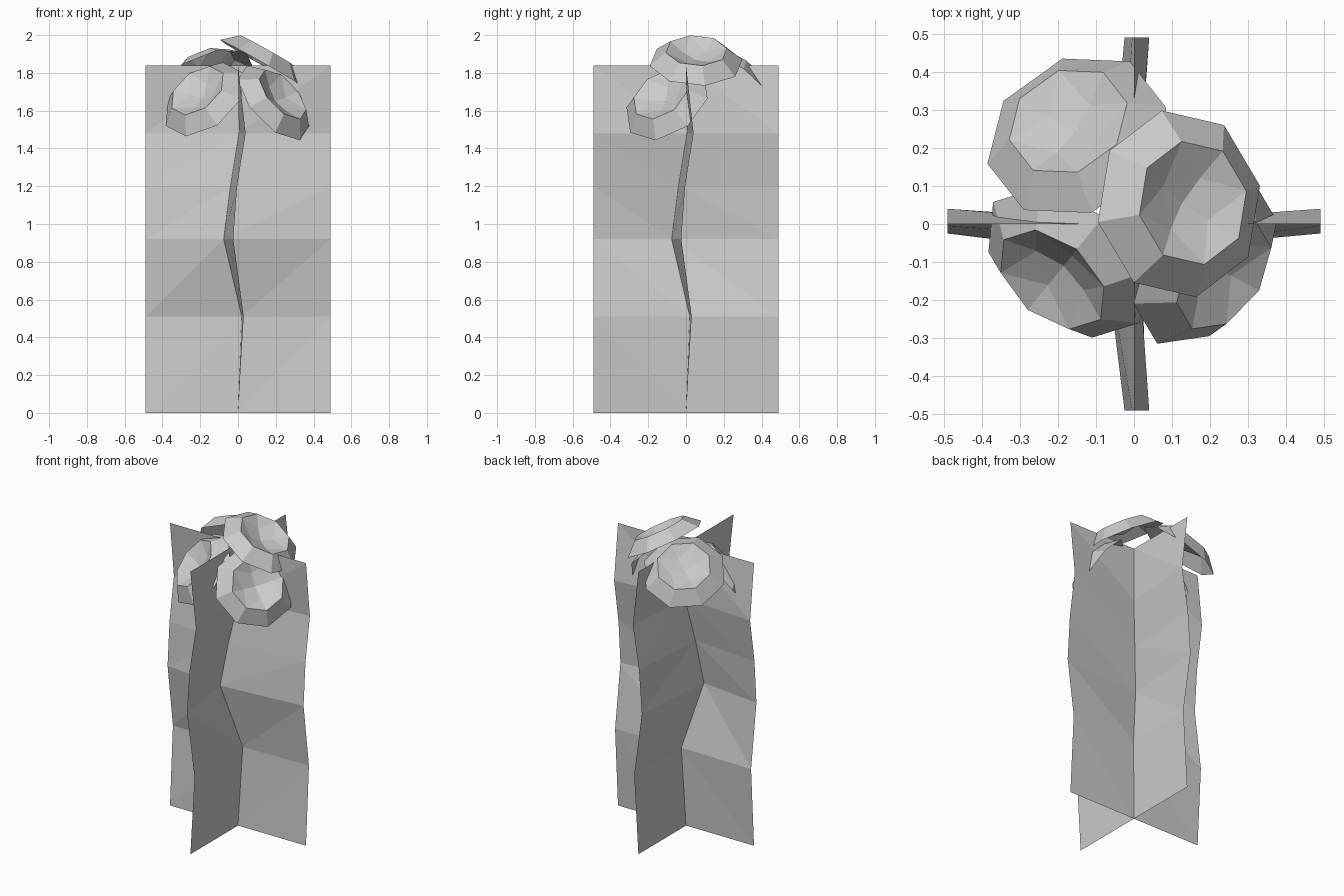
import bpy, math
from mathutils import Vector

if "Cube" in bpy.data.objects:
    bpy.data.objects.remove(bpy.data.objects["Cube"])

def make(name, verts, faces):
    me = bpy.data.meshes.new(name)
    me.from_pydata(verts, [], faces)
    me.update()
    ob = bpy.data.objects.new(name, me)
    bpy.context.collection.objects.link(ob)
    return ob

# Crossed foliage sheets: (height, offset at the middle, offset at the outer edges)
ROWS = [(0, 0, 0), (0.51, 0.02, 0.03), (0.92, -0.076, -0.025),
        (1.20, -0.04, -0.005), (1.48, 0.005, 0.04), (1.84, 0, 0)]

def leaf_sheet(name, along_x):
    verts, faces = [], []
    for z, mid, edge in ROWS:
        # the middle line is shared by both sheets, so it shifts in x and y
        for u, off in ((-0.49, edge), (mid, mid), (0.49, edge)):
            verts.append((u, off, z) if along_x else (off, u, z))
    for r in range(len(ROWS) - 1):
        for c in range(2):
            a = r * 3 + c
            b, d, e = a + 1, a + 3, a + 4
            if along_x:
                faces += [(a, b, e), (a, e, d)]
            else:
                faces += [(a, b, d), (b, e, d)]
    return make(name, verts, faces)

leaf_sheet("leaf_sheet_wide", True)
leaf_sheet("leaf_sheet_deep", False)

# Flower heads: drooping outer petals, raised rim, sunken core
SIDES = 8

def flower(name, centre, normal, spin):
    q = Vector((0, 0, 1)).rotation_difference(Vector(normal).normalized())
    pts, faces = [], []
    for n, r, h in ((SIDES, 0.25, -0.065), (SIDES, 0.165, 0.01), (4, 0.08, -0.03)):
        for i in range(n):
            t = 2 * math.pi * (i + (0.5 if n == 4 else 0)) / n + spin
            pts.append(Vector((r * math.cos(t), r * math.sin(t), h)))
    pts.append(Vector((0, 0, -0.05)))
    for i in range(SIDES):
        j = (i + 1) % SIDES
        faces.append((i, j, SIDES + j, SIDES + i))
        core = 2 * SIDES + i // 2
        faces.append((SIDES + i, SIDES + j, core))
        if i % 2:
            faces.append((SIDES + j, 2 * SIDES + (i // 2 + 1) % 4, core))
    for k in range(4):
        faces.append((2 * SIDES + k, 2 * SIDES + (k + 1) % 4, 2 * SIDES + 4))
    return make(name, [Vector(centre) + q @ p for p in pts], faces)

flower("flower_top", (0.15, 0.055, 1.91), (0.49, 0.03, 0.87), 0.2)
flower("flower_front_right", (0.23, -0.13, 1.68), (0.65, -0.45, 0.6), 0.3)
flower("flower_front_left", (-0.21, -0.14, 1.70), (-0.5, -0.6, 0.62), 0.1)
flower("flower_back_left", (-0.17, 0.265, 1.83), (-0.3, 0.5, 0.8), 0.25)
